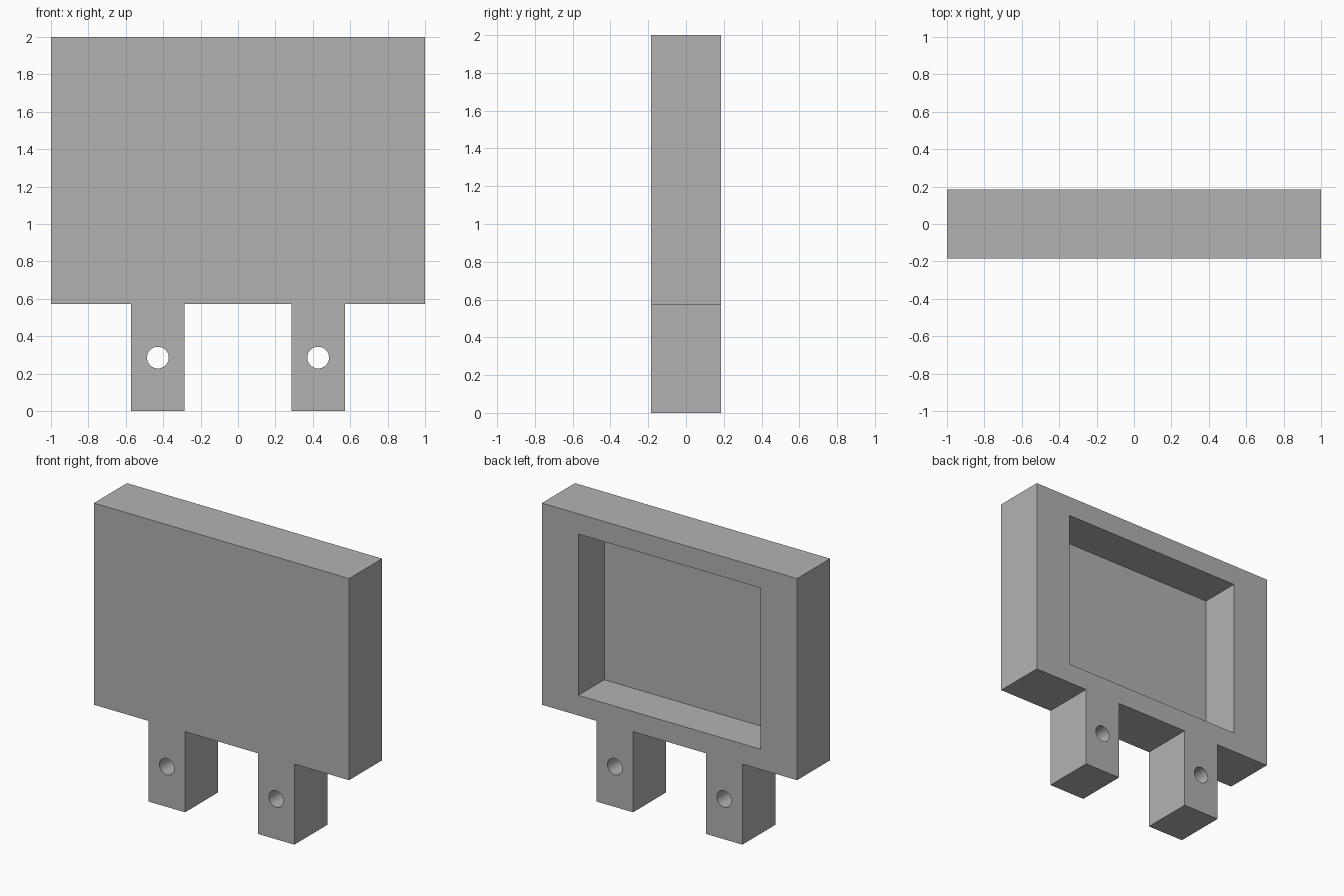
import bpy
import bmesh
import math
from mathutils import Matrix

# Remove the default cube
default = bpy.data.objects.get("Cube")
if default:
    bpy.data.objects.remove(default, do_unlink=True)

UNIT = 2 / 7            # module that the plate, legs and recess follow
HALF_DEPTH = 0.185
RECESS_DEPTH = 0.29
HOLE_RADIUS = 0.058

grey = bpy.data.materials.new("plain grey")
grey.use_nodes = True
colour = (0.448, 0.448, 0.448, 1)
grey.diffuse_color = colour
grey.node_tree.nodes["Principled BSDF"].inputs["Base Color"].default_value = colour


def make_object(name, bm):
    bmesh.ops.recalc_face_normals(bm, faces=bm.faces)
    mesh = bpy.data.meshes.new(name)
    bm.to_mesh(mesh)
    bm.free()
    mesh.materials.append(grey)
    obj = bpy.data.objects.new(name, mesh)
    bpy.context.collection.objects.link(obj)
    return obj


def cut(target, cutter):
    """Subtract the cutter from the target, then discard it."""
    cutter.hide_render = True
    mod = target.modifiers.new("cut", "BOOLEAN")
    mod.operation = "DIFFERENCE"
    mod.solver = "EXACT"
    mod.object = cutter
    bpy.context.view_layer.objects.active = target
    bpy.ops.object.modifier_apply(modifier=mod.name)
    bpy.data.objects.remove(cutter, do_unlink=True)


# Plate with two legs: mirrored outline, extruded front to back
half = [(1, 0), (2, 0), (2, 2), (3.5, 2), (3.5, 7)]
outline = half + [(-x, z) for x, z in reversed(half)]
outline = outline[:-1] + [(-1, 0), (-1, 2), (1, 2)]
bm = bmesh.new()
face = bm.faces.new([bm.verts.new((x * UNIT, -HALF_DEPTH, z * UNIT)) for x, z in outline])
side = bmesh.ops.extrude_face_region(bm, geom=[face])
moved = [v for v in side["geom"] if isinstance(v, bmesh.types.BMVert)]
bmesh.ops.translate(bm, verts=moved, vec=(0, 2 * HALF_DEPTH, 0))
plate = make_object("plate_with_legs", bm)

# Rectangular recess in the back
bm = bmesh.new()
size = (5 * UNIT, 2 * RECESS_DEPTH, 4 * UNIT)
bmesh.ops.create_cube(
    bm, size=1,
    matrix=Matrix.Translation((0, HALF_DEPTH, 4.5 * UNIT)) @ Matrix.Diagonal((*size, 1)))
cut(plate, make_object("recess_cutter", bm))

# Round hole through each leg
for sign in (-1, 1):
    bm = bmesh.new()
    bmesh.ops.create_cone(
        bm, cap_ends=True, segments=48, radius1=HOLE_RADIUS, radius2=HOLE_RADIUS, depth=1,
        matrix=Matrix.Translation((sign * 1.5 * UNIT, 0, UNIT)) @ Matrix.Rotation(math.pi / 2, 4, "X"))
    cut(plate, make_object("hole_cutter", bm))

# Smooth hole walls, sharp edges elsewhere
bpy.ops.object.select_all(action="DESELECT")
plate.select_set(True)
bpy.context.view_layer.objects.active = plate
bpy.ops.object.shade_smooth_by_angle(angle=math.radians(30))
